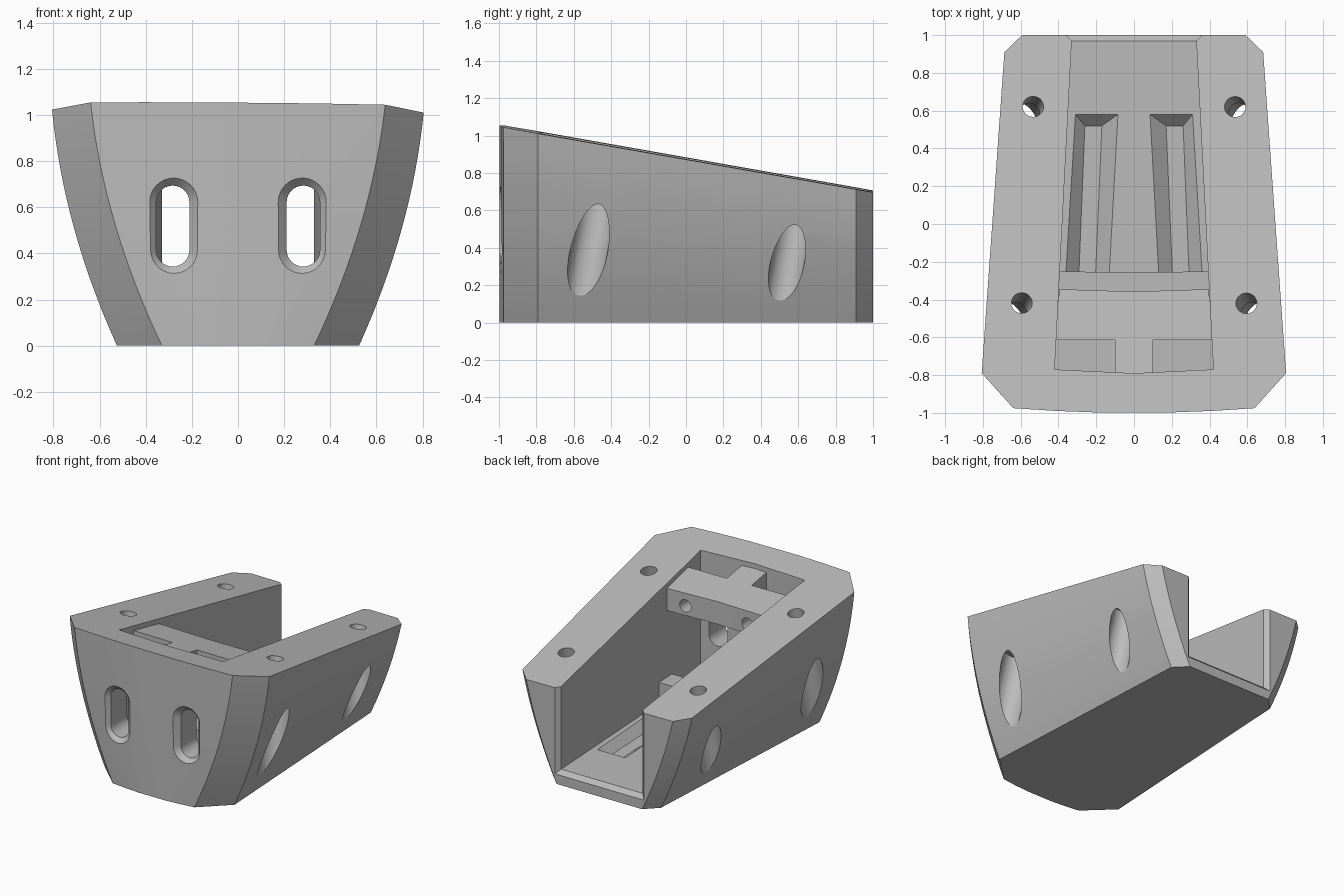
import bpy, bmesh, math
from mathutils import Vector

if "Cube" in bpy.data.objects:
    bpy.data.objects.remove(bpy.data.objects["Cube"])

grey = bpy.data.materials.new("light_grey")
grey.diffuse_color = (0.5, 0.5, 0.5, 1)
grey.use_nodes = True
grey.node_tree.nodes["Principled BSDF"].inputs["Base Color"].default_value = grey.diffuse_color


def top_z(x, y):
    return 0.878 - 0.176 * y - 0.008 * x


def finish(name, bm):
    bmesh.ops.recalc_face_normals(bm, faces=bm.faces)
    me = bpy.data.meshes.new(name)
    bm.to_mesh(me)
    bm.free()
    ob = bpy.data.objects.new(name, me)
    bpy.context.collection.objects.link(ob)
    me.materials.append(grey)
    return ob


def loft(name, rings):
    """Skin a list of closed rings and cap both ends."""
    bm = bmesh.new()
    rows = [[bm.verts.new(p) for p in r] for r in rings]
    n = len(rows[0])
    for a, b in zip(rows, rows[1:]):
        for i in range(n):
            j = (i + 1) % n
            bm.faces.new((a[i], a[j], b[j], b[i]))
    bm.faces.new(rows[0])
    bm.faces.new(rows[-1])
    return finish(name, bm)


def prism(name, outline, low, high):
    """Extrude an xy outline between two height functions."""
    return loft(name, [[(x, y, f(x, y)) for x, y in outline] for f in (low, high)])


def rod(name, a, b, r, n=40):
    a, b = Vector(a), Vector(b)
    q = (b - a).to_track_quat('Z', 'Y')
    ring = [q @ Vector((r * math.cos(2 * math.pi * i / n), r * math.sin(2 * math.pi * i / n), 0))
            for i in range(n)]
    return loft(name, [[p + a for p in ring], [p + b for p in ring]])


def activate(ob):
    bpy.ops.object.select_all(action='DESELECT')
    ob.select_set(True)
    bpy.context.view_layer.objects.active = ob


def cut(ob, cutter):
    activate(ob)
    m = ob.modifiers.new("cut", 'BOOLEAN')
    m.operation, m.solver, m.object = 'DIFFERENCE', 'EXACT', cutter
    bpy.ops.object.modifier_apply(modifier=m.name)
    bpy.data.objects.remove(cutter)


# Curved hull: half outline per height, mirrored
def side(z, back):
    return 0.525 + 0.454 * z - 0.175 * z * z - (0.09 - 0.02 * z) * back


def hull_ring(t):
    def point(sgn, y, back, inset, k=1.0):
        z = t * top_z(0, y)
        for _ in range(4):
            x = sgn * k * (side(z, back) - inset)
            z = t * top_z(x, y)
        return (x, y, z)

    inset = 0.195 - 0.025 * t

    def half(s):
        front = [point(s, -1 + 0.025 * k * k, 0, inset, k) for k in (0.3, 0.65, 1)]
        return front + [point(s, -0.79, 0, 0), point(s, 0.91, 1, 0), point(s, 1.0, 1, 0.09)]
    return half(1) + half(-1)[::-1]


body = loft("hull_body", [hull_ring(i / 16) for i in range(17)])

# Tapered channel, open at the back
cut(body, prism("channel", [(-0.42, -0.77), (0, -0.79), (0.42, -0.77), (0.323, 1.1), (-0.323, 1.1)],
                lambda x, y: 0.10, lambda x, y: 2))

# Chamfered mouth of the channel
cut(body, loft("mouth", [[(-w, y, z), (w, y, z), (w, y, 2), (-w, y, 2)]
                         for w, y, z in ((0.33, 0.97, 0.10), (0.41, 1.05, 0.02))]))


# Rounded slot outline in the front wall
def stadium(cx, y, r):
    pts = []
    for zc, start in ((0.622, 0), (0.415, math.pi)):
        for i in range(17):
            a = start + math.pi * i / 16
            pts.append((cx + r * math.cos(a), y, zc + r * math.sin(a)))
    return pts


for s in (-1, 1):
    # Front slots with chamfered rims
    cut(body, loft("slot", [stadium(s * 0.283, y, r) for y, r in
                            ((-1.04, 0.15), (-0.96, 0.072), (-0.7, 0.072))]))
    # Sloped troughs in the floor
    wide = [(0.363, -0.30), (0.31, 0.58), (0.085, 0.58), (0.133, -0.30)]
    narrow = [(0.293, -0.30), (0.26, 0.52), (0.17, 0.52), (0.205, -0.30)]
    cut(body, loft("trough", [[(s * x, y, z) for x, y in o] for o, z in
                              ((narrow, 0.04), (wide, 0.10), (wide, 0.13))]))
    # Slanted bolt holes with wide pockets breaking through the sides
    for x, y, r, cap in ((0.535, 0.62, 0.09, 0.57), (0.595, -0.42, 0.1, 0.66)):
        zt = top_z(x, y)

        def axis(z):
            return (s * (x + 0.1 * (zt - z)), y - 0.176 * (zt - z), z)
        cut(body, rod("pocket", axis(0.03), axis(cap), r))
        cut(body, rod("bolt_hole", axis(cap - 0.1), axis(zt + 0.2), 0.055))

# T-shaped cross bar just below the rim
bar = prism("cross_bar", [(-0.395, -0.345), (0, -0.358), (0.395, -0.345), (0.42, -0.615),
                          (0.10, -0.615), (0.10, -0.80), (-0.10, -0.80), (-0.10, -0.615),
                          (-0.42, -0.615)],
            lambda x, y: 0.74, lambda x, y: top_z(x, y) - 0.035)
for s in (-1, 1):
    cut(bar, rod("bar_hole", (s * 0.25, -0.2, 0.81), (s * 0.25, -0.7, 0.81), 0.045))

# Low rib across the floor
rib = prism("floor_rib", [(-0.41, -0.41), (0.41, -0.41), (0.40, -0.25), (0, -0.258), (-0.40, -0.25)],
            lambda x, y: 0.03, lambda x, y: 0.25)

for ob in (body, bar, rib):
    activate(ob)
    bpy.ops.object.shade_smooth_by_angle(angle=math.radians(20))
